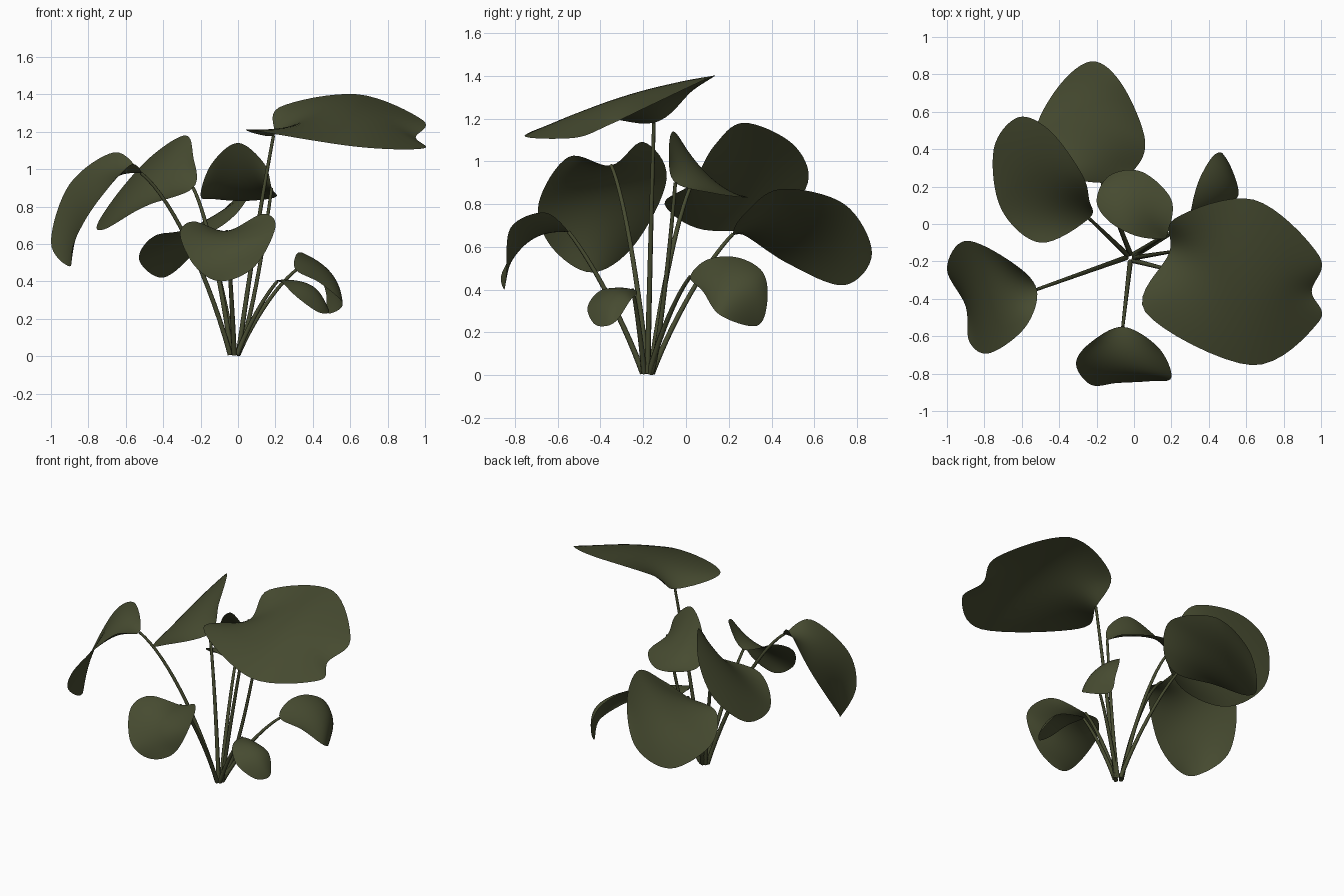
import bpy
import bmesh
from math import sin, cos, pi
from mathutils import Vector

cube = bpy.data.objects.get("Cube")
if cube:
    bpy.data.objects.remove(cube, do_unlink=True)


def make_material(name, colour):
    mat = bpy.data.materials.new(name)
    mat.use_nodes = True
    mat.diffuse_color = colour
    bsdf = mat.node_tree.nodes["Principled BSDF"]
    bsdf.inputs["Base Color"].default_value = colour
    bsdf.inputs["Roughness"].default_value = 0.7
    return mat


olive = make_material("olive green", (0.062, 0.07, 0.03, 1))
ROWS, HALF = 32, 8


def loop_point(knots, t):
    """Point on a smooth closed curve through the knots."""
    i = int(t // 1)
    f = t - i
    a, b, c, d = (knots[(i + k) % len(knots)] for k in (-1, 0, 1, 2))
    return b + 0.5 * f * (c - a + f * (2 * a - 5 * b + 4 * c - d + f * (3 * (b - c) + d - a)))


def make_leaf(name, base, middle, tip, left, right):
    """Blade with a curved midrib; each side is a lobe, a widest point and a shoulder."""
    base, middle, tip = map(Vector, (base, middle, tip))
    left, right = ([Vector(p) for p in side] for side in (left, right))
    outline = [base, *left, tip, *reversed(right)]
    control = 2 * middle - (base + tip) / 2
    bm = bmesh.new()
    grid = []
    for i in range(ROWS + 1):
        t = 4 * i / ROWS
        s = (1 - cos(pi * i / ROWS)) / 2
        rib = base * (1 - s) ** 2 + control * 2 * s * (1 - s) + tip * s * s
        edge_l = loop_point(outline, t)
        edge_r = loop_point(outline, 8 - t)
        slope = (edge_l - edge_r) / 2
        bend = (edge_l + edge_r) / 2 - rib
        cross = [k / HALF for k in range(-HALF, HALF + 1)]
        grid.append([bm.verts.new(rib + slope * v + bend * v * v) for v in cross])
    for a, b in zip(grid, grid[1:]):
        for j in range(2 * HALF):
            bm.faces.new((a[j], b[j], b[j + 1], a[j + 1]))
    # Close the collapsed rows at the stalk and the tip
    bmesh.ops.remove_doubles(bm, verts=bm.verts, dist=0.0005)
    bmesh.ops.recalc_face_normals(bm, faces=bm.faces)
    if sum(f.normal.z * f.calc_area() for f in bm.faces) < 0:
        bmesh.ops.reverse_faces(bm, faces=bm.faces)
    mesh = bpy.data.meshes.new(name)
    bm.to_mesh(mesh)
    bm.free()
    mesh.materials.append(olive)
    mesh.polygons.foreach_set("use_smooth", [True] * len(mesh.polygons))
    obj = bpy.data.objects.new(name, mesh)
    bpy.context.collection.objects.link(obj)


def make_stem(name, root, end, arch):
    """Tapered stalk; a positive arch rises before leaning out to its leaf."""
    root, end = Vector(root), Vector(end)
    span = end - root
    curve = bpy.data.curves.new(name, "CURVE")
    curve.dimensions = "3D"
    curve.bevel_depth = 0.01
    curve.bevel_resolution = 2
    curve.resolution_u = 14
    curve.use_fill_caps = True
    spline = curve.splines.new("BEZIER")
    spline.bezier_points.add(1)
    start, stop = spline.bezier_points
    for point in (start, stop):
        point.handle_left_type = point.handle_right_type = "FREE"
    lift = Vector((0, 0, span.z * arch))
    start.co, stop.co = root, end
    start.handle_left = root
    start.handle_right = root + span * 0.25 + lift
    stop.handle_left = root + span * 0.68 + lift
    stop.handle_right = end
    start.radius, stop.radius = 1.4, 0.85
    curve.materials.append(olive)
    obj = bpy.data.objects.new(name, curve)
    bpy.context.collection.objects.link(obj)


def add_leaf(name, turn, arch, base, middle, tip, left, right):
    """One blade on its stalk; stalks gather in a tight ring at the ground."""
    make_leaf(name + "_leaf", base, middle, tip, left, right)
    angle = turn * pi / 4
    root = (-0.02 + 0.022 * cos(angle), -0.18 + 0.022 * sin(angle), 0.008)
    make_stem(name + "_stem", root, base, arch)


add_leaf("large_top", 0, 0.05,
         base=(0.19, -0.15, 1.18), middle=(0.58, -0.3, 1.3), tip=(0.95, -0.36, 1.17),
         left=[(0.22, 0.03, 1.33), (0.64, 0.13, 1.4), (0.99, -0.17, 1.26)],
         right=[(0.06, -0.47, 1.21), (0.63, -0.755, 1.12), (0.99, -0.52, 1.11)])

add_leaf("right_arching", 4, 0.2,
         base=(-0.52, -0.35, 0.98), middle=(-0.8, -0.38, 0.87), tip=(-0.9, -0.44, 0.48),
         left=[(-0.66, -0.2, 1.09), (-0.9, -0.09, 0.92), (-1, -0.24, 0.61)],
         right=[(-0.58, -0.55, 1.02), (-0.77, -0.69, 0.8), (-0.88, -0.63, 0.6)])

add_leaf("right_raised", 3, 0.18,
         base=(-0.24, 0.03, 0.9), middle=(-0.5, 0.2, 0.91), tip=(-0.62, 0.57, 0.9),
         left=[(-0.24, 0.13, 1.07), (-0.28, 0.27, 1.18), (-0.45, 0.5, 1.08)],
         right=[(-0.5, -0.1, 0.8), (-0.71, 0.08, 0.68), (-0.75, 0.4, 0.71)])

add_leaf("back_broad", 2, 0.13,
         base=(-0.17, 0.22, 0.66), middle=(-0.2, 0.53, 0.71), tip=(-0.22, 0.87, 0.57),
         left=[(-0.02, 0.27, 0.75), (0.06, 0.44, 0.87), (-0.06, 0.74, 0.8)],
         right=[(-0.43, 0.28, 0.65), (-0.53, 0.48, 0.52), (-0.4, 0.74, 0.42)])

add_leaf("front_drooping", 6, 0.11,
         base=(-0.06, -0.55, 0.67), middle=(-0.06, -0.76, 0.61), tip=(-0.09, -0.85, 0.4),
         left=[(0.13, -0.66, 0.76), (0.2, -0.82, 0.69), (0.09, -0.84, 0.48)],
         right=[(-0.24, -0.64, 0.72), (-0.31, -0.75, 0.65), (-0.23, -0.86, 0.48)])

add_leaf("middle_small", 1, -0.18,
         base=(0.18, -0.05, 0.9), middle=(0, 0.1, 0.93), tip=(-0.2, 0.13, 0.86),
         left=[(0.2, 0.13, 0.85), (0.04, 0.28, 0.83), (-0.13, 0.26, 0.84)],
         right=[(0.14, -0.08, 1.03), (0, -0.06, 1.14), (-0.14, 0.02, 1.03)])

add_leaf("left_back_small", 0.5, 0.15,
         base=(0.31, 0.02, 0.46), middle=(0.5, 0.21, 0.44), tip=(0.47, 0.38, 0.34),
         left=[(0.31, 0.1, 0.54), (0.35, 0.24, 0.55), (0.42, 0.36, 0.48)],
         right=[(0.44, 0.08, 0.39), (0.56, 0.16, 0.28), (0.48, 0.33, 0.23)])

add_leaf("left_front_small", 7, 0.12,
         base=(0.21, -0.25, 0.4), middle=(0.37, -0.35, 0.38), tip=(0.48, -0.37, 0.23),
         left=[(0.3, -0.23, 0.38), (0.42, -0.26, 0.35), (0.48, -0.32, 0.26)],
         right=[(0.23, -0.39, 0.4), (0.31, -0.46, 0.32), (0.42, -0.43, 0.24)])
